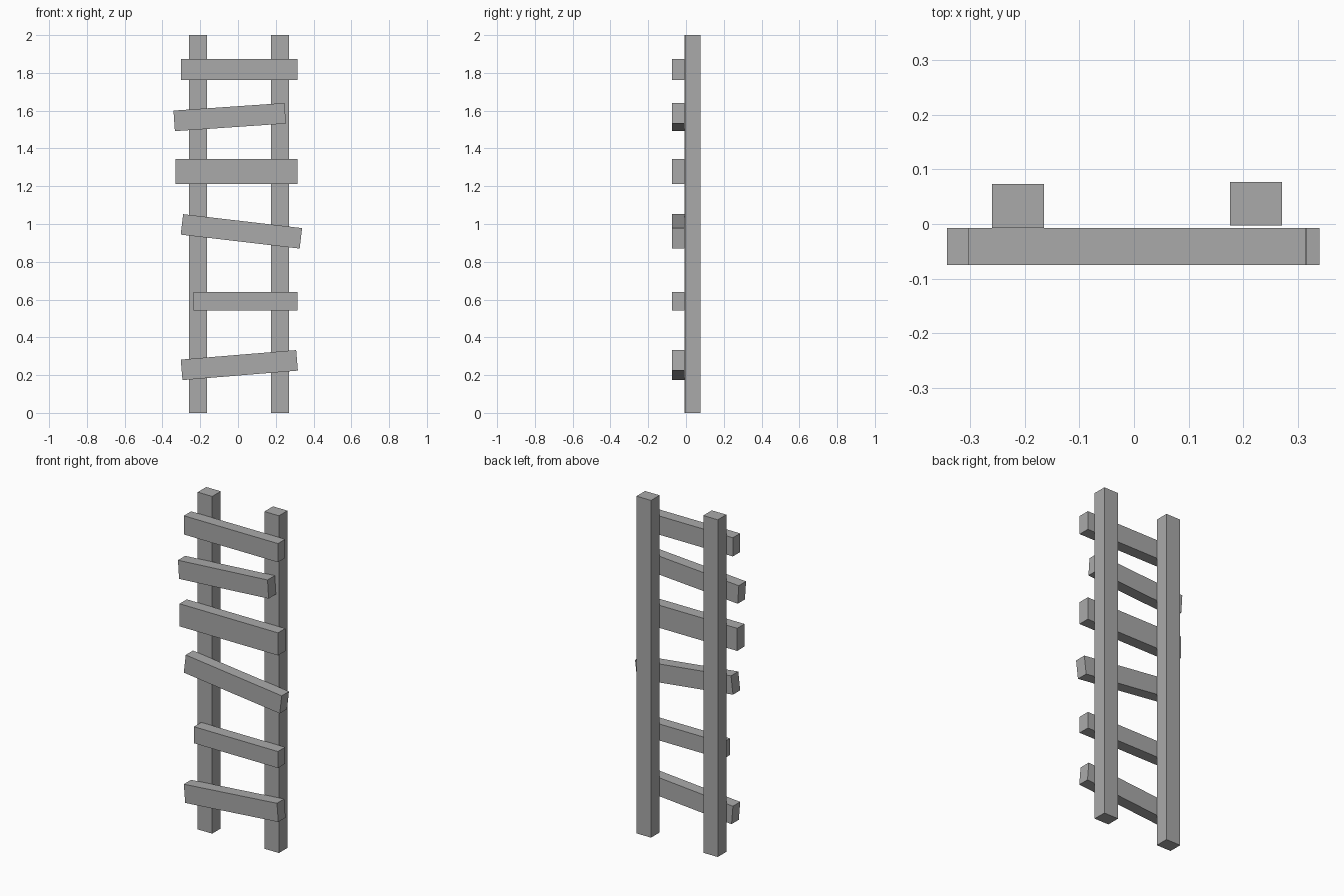
import bpy
import math

cube = bpy.data.objects.get("Cube")
if cube:
    bpy.data.objects.remove(cube, do_unlink=True)

# One plain grey for the whole ladder
grey = bpy.data.materials.new("plain_grey")
grey.use_nodes = True
colour = (0.4, 0.4, 0.4, 1)
grey.diffuse_color = colour
grey.node_tree.nodes["Principled BSDF"].inputs["Base Color"].default_value = colour


def beam(name, centre, size, tilt=0):
    """Square-cut timber, tilted in the front plane (degrees, +x end up)."""
    bpy.ops.mesh.primitive_cube_add(size=1, location=centre,
                                    rotation=(0, -math.radians(tilt), 0))
    obj = bpy.context.object
    obj.name = name
    obj.scale = size
    obj.data.materials.append(grey)


# Upright rails
beam("right_rail", (-0.212, 0.033, 1), (0.095, 0.08, 2))
beam("left_rail", (0.223, 0.037, 1), (0.095, 0.08, 2))

# Rungs nailed on the front: centre x, centre z, length, height, tilt
rungs = [
    (0.007, 0.253, 0.613, 0.109, 4.7),
    (0.039, 0.592, 0.551, 0.098, 0),
    (0.018, 0.961, 0.634, 0.109, -6.7),
    (-0.008, 1.278, 0.646, 0.134, 0),
    (-0.044, 1.566, 0.589, 0.109, 3.9),
    (0.006, 1.819, 0.617, 0.111, 0),
]
for i, (x, z, length, height, tilt) in enumerate(rungs, 1):
    beam(f"rung_{i}", (x, -0.041, z), (length, 0.068, height), tilt)
